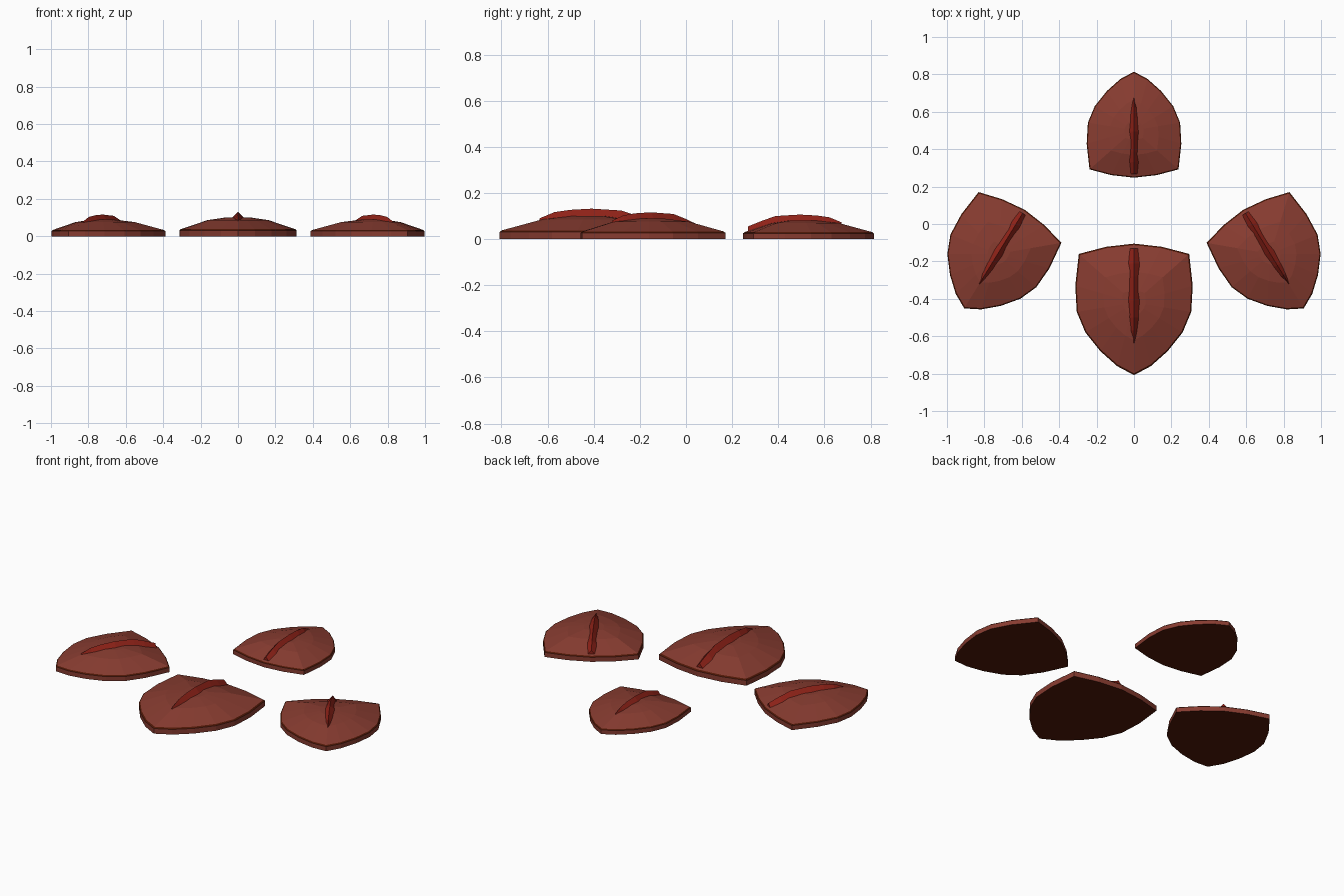
import bpy
import bmesh
import math

cube = bpy.data.objects.get("Cube")
if cube:
    bpy.data.objects.remove(cube)


def make_material(name, rgb):
    mat = bpy.data.materials.new(name)
    mat.use_nodes = True
    mat.diffuse_color = (*rgb, 1)
    mat.node_tree.nodes["Principled BSDF"].inputs["Base Color"].default_value = (*rgb, 1)
    return mat


plate_brown = make_material("reddish brown", (0.245, 0.045, 0.03))
dark_brown = make_material("dark brown", (0.08, 0.009, 0.002))
ridge_red = make_material("deep red", (0.28, 0.016, 0.009))

# Right half of the shield outline, from base middle to tip
HALF = [(0, -.105), (.15, -.122), (.295, -.16), (.314, -.33), (.306, -.47),
        (.26, -.58), (.18, -.68), (.09, -.76), (0, -.808)]
OUTLINE = HALF + [(-x, y) for x, y in HALF[-2:0:-1]]
CENTRE_Y = -.42

# Rings of the plate: size factor and height
RINGS = [(1, 0), (1, .031), (.975, .038), (.52, .086), (.2, .101)]

# Ridge stations: y, half width, foot height, crest height
RIDGE = [(-.13, .027, .036, .068), (-.21, .038, .06, .1), (-.28, .027, .082, .124),
         (-.41, .036, .094, .132), (-.50, .03, .091, .127), (-.57, .021, .083, .117),
         (-.635, .004, .07, .09)]


def bridge(bm, a, b, material=0):
    n = len(a)
    for i in range(n):
        j = (i + 1) % n
        bm.faces.new((a[i], a[j], b[j], b[i])).material_index = material


def finish(bm, name, materials):
    bmesh.ops.recalc_face_normals(bm, faces=bm.faces)
    mesh = bpy.data.meshes.new(name)
    bm.to_mesh(mesh)
    bm.free()
    for mat in materials:
        mesh.materials.append(mat)
    return mesh


def build_plate():
    bm = bmesh.new()
    rings = [[bm.verts.new((x * f, CENTRE_Y + (y - CENTRE_Y) * f, z))
              for x, y in OUTLINE] for f, z in RINGS]
    for i in range(len(rings) - 1):
        bridge(bm, rings[i], rings[i + 1], 1 if i == 1 else 0)  # dark rim line
    bm.faces.new(rings[0]).material_index = 1  # dark underside
    bm.faces.new(rings[-1])
    return finish(bm, "plate", [plate_brown, dark_brown])


def build_ridge():
    bm = bmesh.new()
    sections = [[bm.verts.new(p) for p in ((-w, y, foot), (w, y, foot), (0, y, crest))]
                for y, w, foot, crest in RIDGE]
    for a, b in zip(sections, sections[1:]):
        bridge(bm, a, b)
    bm.faces.new(sections[0])
    bm.faces.new(sections[-1])
    return finish(bm, "ridge", [ridge_red])


plate_mesh = build_plate()
ridge_mesh = build_ridge()

# Four scales: name, location, turn in degrees, size
SCALES = [("front", (0, 0), 0, 1),
          ("back", (0, .163), 180, .806),
          ("left", (.536, .155), 31.5, .88),
          ("right", (-.536, .155), -31.5, .88)]

for name, (x, y), turn, size in SCALES:
    for part, mesh in (("scale_plate", plate_mesh), ("scale_ridge", ridge_mesh)):
        obj = bpy.data.objects.new(f"{name}_{part}", mesh)
        obj.location = (x, y, 0)
        obj.rotation_euler.z = math.radians(turn)
        obj.scale = (size, size, size)
        bpy.context.collection.objects.link(obj)
